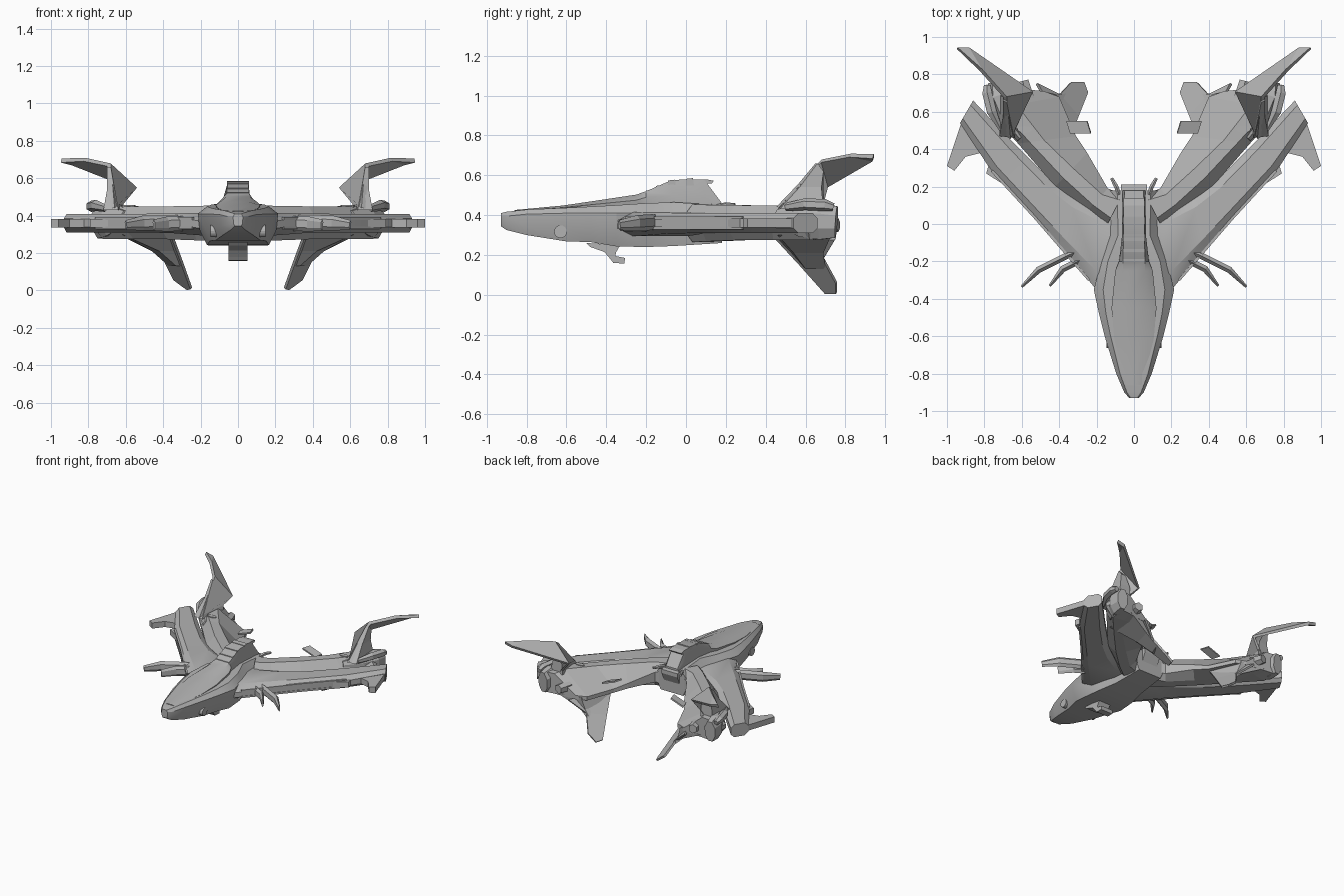
import bpy, bmesh, math
from mathutils import Vector

hull = bpy.data.materials.new("hull_grey")
hull.diffuse_color = (0.45, 0.45, 0.45, 1)


def make(name, verts, faces, mirror=True, thick=0, smooth=False):
    """Mesh object with outward normals, optional thickness and x mirror."""
    bm = bmesh.new()
    vs = [bm.verts.new(v) for v in verts]
    for f in faces:
        bm.faces.new([vs[i] for i in f])
    bmesh.ops.recalc_face_normals(bm, faces=bm.faces)
    me = bpy.data.meshes.new(name)
    bm.to_mesh(me)
    bm.free()
    ob = bpy.data.objects.new(name, me)
    bpy.context.collection.objects.link(ob)
    me.materials.append(hull)
    if thick:
        m = ob.modifiers.new("thickness", 'SOLIDIFY')
        m.thickness, m.offset = thick, 0
    if mirror:
        m = ob.modifiers.new("mirror", 'MIRROR')
        m.use_mirror_merge = False
    if smooth:
        bpy.ops.object.select_all(action='DESELECT')
        ob.select_set(True)
        bpy.context.view_layer.objects.active = ob
        bpy.ops.object.shade_smooth_by_angle(angle=math.radians(25))
    return ob


def loft(name, rings, mirror=True, smooth=False):
    n = len(rings[0])
    verts = [p for r in rings for p in r]
    faces = [(k*n + i, k*n + (i+1) % n, (k+1)*n + (i+1) % n, (k+1)*n + i)
             for k in range(len(rings) - 1) for i in range(n)]
    faces += [tuple(range(n)), tuple(range(len(verts) - n, len(verts)))]
    return make(name, verts, faces, mirror, 0, smooth)


def hull_ring(y, tw, zt, w, zm, zl, bw, zb):
    """Eight-sided body section: top, shoulder, lower side, bottom."""
    half = [(tw, zt), (w, zm), (w*0.95, zl), (bw, zb)]
    return [(x, y, z) for x, z in half] + [(-x, y, z) for x, z in half[::-1]]


def wing_ring(p, q, zc, h, e, a=0.2, b=0.8, drop=0.0):
    """Eight-sided wing section from point p to q; drop lowers the q edge."""
    out = []
    for t, d in ((0, e), (a, h), (b, h), (1, e - drop), (1, -e - drop), (b, -h), (a, -h), (0, -e)):
        out.append((p[0] + (q[0]-p[0])*t, p[1] + (q[1]-p[1])*t, zc + d))
    return out


def bar(name, pts, sizes, n=6):
    """Tapered rod along points; sizes are (half width, half height)."""
    rings = []
    for i, p in enumerate(pts):
        d = Vector(pts[min(i+1, len(pts)-1)]) - Vector(pts[max(i-1, 0)])
        side = d.cross(Vector((0, 0, 1))).normalized()
        up = side.cross(d).normalized()
        a, b = sizes[i]
        rings.append([Vector(p) + side*a*math.cos(2*math.pi*k/n + math.pi/n)
                      + up*b*math.sin(2*math.pi*k/n + math.pi/n) for k in range(n)])
    return loft(name, rings)


def prism(name, profile, w):
    """Side profile (y, z) extruded across x."""
    return loft(name, [[(x, y, z) for y, z in profile] for x in (-w, w)], False)


# Main body
loft("fuselage", [hull_ring(*r) for r in (
    (-0.93, 0.018, 0.41, 0.026, 0.395, 0.36, 0.018, 0.345),
    (-0.90, 0.038, 0.417, 0.052, 0.395, 0.35, 0.038, 0.325),
    (-0.80, 0.075, 0.428, 0.095, 0.405, 0.345, 0.075, 0.30),
    (-0.60, 0.125, 0.437, 0.157, 0.41, 0.345, 0.12, 0.268),
    (-0.48, 0.15, 0.443, 0.187, 0.41, 0.335, 0.15, 0.265),
    (-0.35, 0.165, 0.45, 0.215, 0.41, 0.32, 0.165, 0.243),
    (-0.20, 0.14, 0.46, 0.175, 0.41, 0.31, 0.15, 0.24),
    (-0.06, 0.085, 0.465, 0.13, 0.41, 0.31, 0.12, 0.245),
    (0.18, 0.09, 0.45, 0.13, 0.40, 0.31, 0.10, 0.26))], False, True)

# Canopy running back into the raised spine
loft("canopy", [hull_ring(*r) for r in (
    (-0.86, 0.015, 0.426, 0.04, 0.422, 0.41, 0.03, 0.40),
    (-0.62, 0.05, 0.448, 0.105, 0.438, 0.42, 0.09, 0.41),
    (-0.45, 0.06, 0.473, 0.12, 0.455, 0.43, 0.10, 0.42),
    (-0.25, 0.06, 0.503, 0.10, 0.475, 0.43, 0.09, 0.42),
    (-0.20, 0.06, 0.52, 0.08, 0.49, 0.44, 0.08, 0.42),
    (-0.07, 0.055, 0.577, 0.065, 0.50, 0.44, 0.08, 0.42),
    (0.09, 0.055, 0.58, 0.062, 0.50, 0.44, 0.08, 0.42),
    (0.18, 0.05, 0.46, 0.062, 0.45, 0.43, 0.07, 0.42))], False, True)
prism("spine_tail_lip", [(0.04, 0.58), (0.10, 0.58), (0.14, 0.572), (0.13, 0.56), (0.05, 0.55)], 0.055)
prism("rear_block", [(0.15, 0.45), (0.21, 0.44), (0.21, 0.41), (0.15, 0.28)], 0.07)
bar("rear_antenna", [(0.08, 0.16, 0.44), (0.095, 0.20, 0.45), (0.12, 0.245, 0.45)],
    [(0.013, 0.015), (0.013, 0.015), (0.01, 0.01)])

# Spine cross ribs
for i, (y, z) in enumerate(((-0.20, 0.522), (-0.15, 0.545), (-0.09, 0.572), (0.0, 0.58))):
    prism("spine_rib_%d" % i, [(y, z-0.03), (y, z+0.002), (y+0.035, z+0.006), (y+0.04, z-0.03)], 0.058)

# Chin gun and side sensor discs
prism("chin_gun", [(-0.50, 0.26), (-0.48, 0.24), (-0.41, 0.215), (-0.38, 0.18), (-0.365, 0.16),
                   (-0.31, 0.157), (-0.305, 0.185), (-0.355, 0.195), (-0.35, 0.215), (-0.33, 0.25)], 0.052)
disc = [(math.cos(k*math.pi/8)*0.032 - 0.63, math.sin(k*math.pi/8)*0.032 + 0.317) for k in range(16)]
loft("side_sensor", [[(x, y, z) for y, z in disc] for x in (0.09, 0.147)])

# Swept forward wing
loft("forward_wing", [
    wing_ring((0.08, -0.45), (0.08, 0.14), 0.355, 0.06, 0.03),
    wing_ring((0.21, -0.34), (0.17, 0.10), 0.355, 0.06, 0.02),
    wing_ring((0.38, -0.14), (0.32, 0.15), 0.36, 0.052, 0.02),
    wing_ring((0.53, 0.03), (0.44, 0.23), 0.36, 0.05, 0.02),
    wing_ring((0.76, 0.28), (0.63, 0.42), 0.36, 0.05, 0.02),
    wing_ring((0.93, 0.54), (0.86, 0.66), 0.36, 0.05, 0.025)], True, True)
make("wing_flap", [(0.68, 0.20, 0.36), (0.79, 0.27, 0.36), (0.77, 0.34, 0.36), (0.70, 0.28, 0.36)],
     [(0, 1, 2, 3)], thick=0.045)
make("wing_tip_fin", [(0.82, 0.38, 0.36), (0.90, 0.36, 0.36), (0.96, 0.285, 0.36), (1.0, 0.31, 0.36),
                      (0.92, 0.55, 0.36)], [(0, 1, 2, 3, 4)], thick=0.045)
# Long rails on the leading edge
for i, z in enumerate((0.335, 0.385)):
    bar("edge_rail_%d" % i, [(0.24, -0.30, z), (0.53, 0.035, z), (0.76, 0.285, z)],
        [(0.01, 0.01)]*3, 4)

# Curved cannon blades, two on each side
bar("outer_cannon", [(0.24, -0.12, 0.37), (0.36, -0.17, 0.365), (0.51, -0.245, 0.36), (0.60, -0.335, 0.35)],
    [(0.02, 0.03), (0.02, 0.04), (0.02, 0.04), (0.008, 0.025)])
bar("inner_cannon", [(0.16, -0.15, 0.36), (0.28, -0.19, 0.36), (0.38, -0.24, 0.355), (0.45, -0.33, 0.35)],
    [(0.02, 0.03), (0.02, 0.04), (0.02, 0.04), (0.008, 0.03)])

# Rear wing: ridge along the outside, sloping down to a thin inner edge
loft("rear_wing", [
    wing_ring((0.14, 0.00), (0.06, 0.16), 0.36, 0.095, 0.05),
    wing_ring((0.24, 0.08), (0.14, 0.19), 0.36, 0.092, 0.04, 0.2, 0.7, 0.01),
    wing_ring((0.42, 0.20), (0.25, 0.38), 0.362, 0.088, 0.02, 0.25, 0.55, 0.04),
    wing_ring((0.62, 0.43), (0.31, 0.47), 0.362, 0.086, 0.015, 0.2, 0.45, 0.06),
    wing_ring((0.78, 0.61), (0.40, 0.68), 0.365, 0.09, 0.015, 0.15, 0.4, 0.07),
    wing_ring((0.77, 0.74), (0.48, 0.71), 0.365, 0.08, 0.015, 0.15, 0.4, 0.07)])
make("inner_flap", [(0.23, 0.485, 0.42), (0.34, 0.485, 0.38), (0.36, 0.55, 0.38), (0.25, 0.55, 0.42)],
     [(0, 1, 2, 3)], thick=0.012)
bar("engine", [(0.60, 0.46, 0.39), (0.69, 0.58, 0.375), (0.73, 0.68, 0.37), (0.74, 0.755, 0.365)],
    [(0.03, 0.04), (0.05, 0.09), (0.06, 0.10), (0.045, 0.085)], 8)
bar("inner_nozzle", [(0.56, 0.62, 0.35), (0.595, 0.765, 0.35)], [(0.05, 0.05), (0.035, 0.035)])
bar("engine_pod", [(0.71, 0.50, 0.44), (0.76, 0.60, 0.455), (0.785, 0.70, 0.45), (0.785, 0.74, 0.44)],
    [(0.01, 0.02), (0.03, 0.03), (0.03, 0.03), (0.02, 0.02)])

# Wing-top vent ring
vent = [(0.585 + 0.038*math.cos(k*math.pi/6), 0.505 + 0.018*math.sin(k*math.pi/6)) for k in range(12)]
loft("vent", [[(x, y, z) for x, y in vent] for z in (0.43, 0.456)])

# Upper tail fin: upright base and outward blade
make("upper_fin", [(0.67, 0.46, 0.44), (0.64, 0.68, 0.44), (0.69, 0.68, 0.672), (0.55, 0.71, 0.545),
                   (0.885, 0.94, 0.68), (0.945, 0.94, 0.695), (0.82, 0.825, 0.70)],
     [(0, 2, 3, 1), (2, 6, 4, 3), (6, 5, 4)], thick=0.024)
loft("upper_fin_base", [
    [(0.72, 0.47, 0.43), (0.64, 0.46, 0.43), (0.61, 0.69, 0.43), (0.72, 0.69, 0.43)],
    [(0.70, 0.57, 0.54), (0.66, 0.55, 0.54), (0.62, 0.69, 0.54), (0.70, 0.68, 0.54)],
    [(0.70, 0.66, 0.66), (0.68, 0.65, 0.66), (0.66, 0.69, 0.62), (0.70, 0.69, 0.62)]])

# Lower tail fin continuing the wing's inner slope down and in
make("lower_fin", [(0.35, 0.45, 0.285), (0.30, 0.575, 0.15), (0.25, 0.70, 0.01), (0.27, 0.755, 0.008),
                   (0.34, 0.755, 0.06), (0.40, 0.69, 0.18), (0.52, 0.75, 0.28)],
     [(0, 1, 5, 6), (1, 2, 3, 4, 5)], thick=0.016)
loft("lower_fin_root", [
    [(0.34, 0.44, 0.30), (0.62, 0.46, 0.30), (0.64, 0.73, 0.30), (0.44, 0.70, 0.30)],
    [(0.34, 0.53, 0.21), (0.42, 0.54, 0.21), (0.46, 0.69, 0.21), (0.41, 0.69, 0.21)],
    [(0.30, 0.60, 0.13), (0.33, 0.60, 0.13), (0.37, 0.70, 0.13), (0.35, 0.70, 0.13)]])
